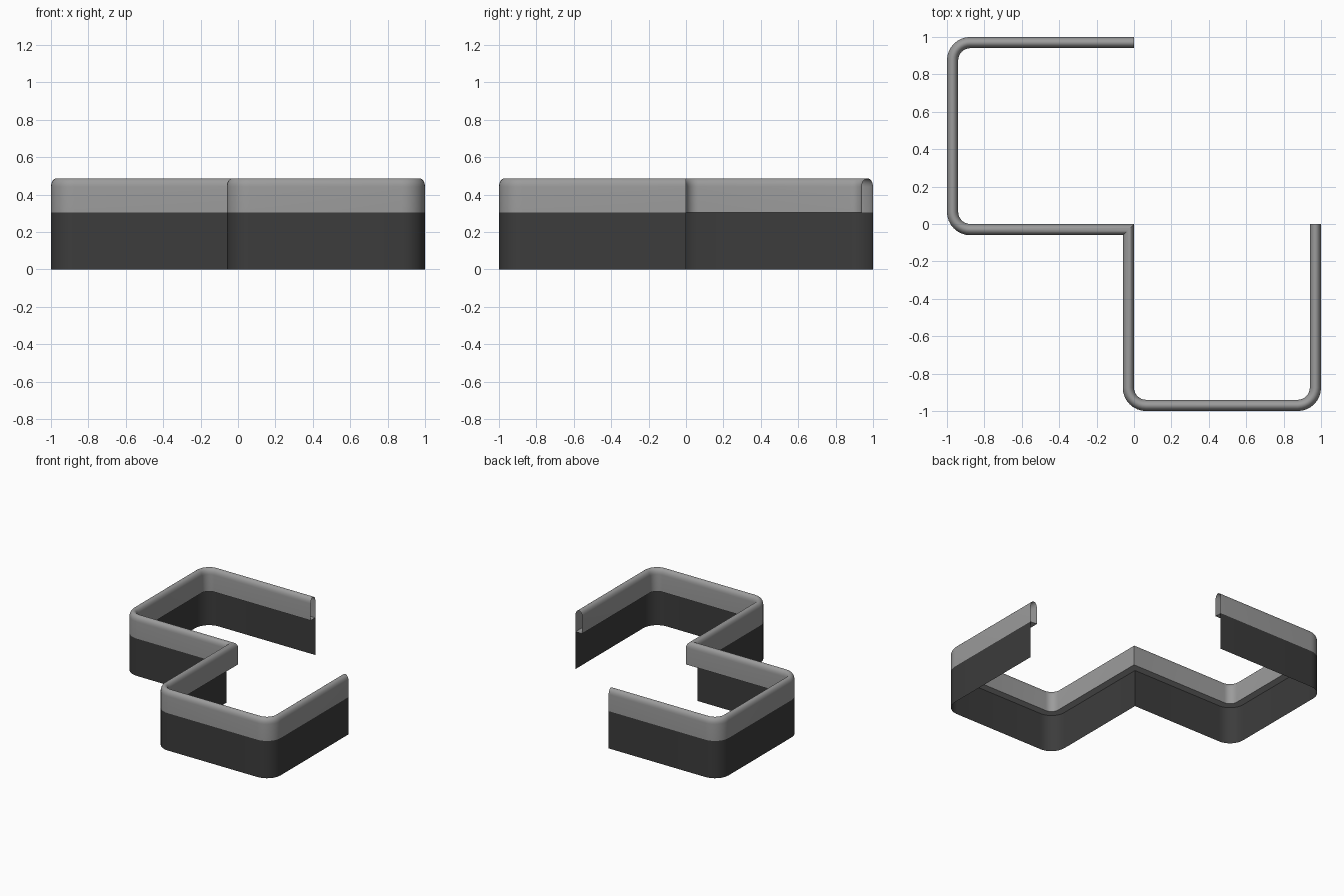
import bpy, math

if "Cube" in bpy.data.objects:
    bpy.data.objects.remove(bpy.data.objects["Cube"])

T, R = 0.06, 0.125          # wall thickness, outer corner radius
SPLIT, TOP, CAP = 0.305, 0.487, 0.045


def material(name, rgb):
    m = bpy.data.materials.new(name)
    m.diffuse_color = (*rgb, 1)
    m.use_nodes = True
    m.node_tree.nodes["Principled BSDF"].inputs["Base Color"].default_value = m.diffuse_color
    return m


light_grey = material("light_grey", (0.33, 0.33, 0.33))
dark_grey = material("dark_grey", (0.045, 0.045, 0.045))


# Plan path: each station is an (outer point, inner point) pair
def corner(cx, cy, start, steps=8):
    out = []
    for k in range(steps + 1):
        a = math.radians(start + 90 * k / steps)
        c, s = math.cos(a), math.sin(a)
        out.append(((cx + R * c, cy + R * s),
                    (cx + (R - T) * c, cy + (R - T) * s)))
    return out


path = [((0, 1), (0, 1 - T))]
path += corner(-1 + R, 1 - R, 90)
path += corner(-1 + R, -T + R, 180)
path += [((-T, -T), (0, 0))]            # sharp mitre where the two bays meet
path += corner(-T + R, -1 + R, 180)
path += corner(1 - R, -1 + R, 270)
path += [((1, 0), (1 - T, 0))]


# Sweep a profile of (fraction across the wall, height) along the path
def sweep(name, profile, closed, mat):
    n = len(profile)
    verts = [(o[0] + (i[0] - o[0]) * t, o[1] + (i[1] - o[1]) * t, z)
             for o, i in path for t, z in profile]
    faces = []
    for a in range(len(path) - 1):
        for j in range(n if closed else n - 1):
            k = (j + 1) % n
            faces.append((a * n + j, (a + 1) * n + j, (a + 1) * n + k, a * n + k))
    me = bpy.data.meshes.new(name)
    me.from_pydata(verts, [], faces)
    me.materials.append(mat)
    ob = bpy.data.objects.new(name, me)
    bpy.context.collection.objects.link(ob)
    bpy.ops.object.select_all(action='DESELECT')
    ob.select_set(True)
    bpy.context.view_layer.objects.active = ob
    bpy.ops.object.shade_smooth_by_angle(angle=math.radians(35))
    return ob


# Hollow upper rail with rounded top, flat underside and open ends
arch = [(0.5 - 0.5 * math.cos(math.pi * k / 12),
         TOP - CAP + CAP * math.sin(math.pi * k / 12)) for k in range(13)]
sweep("upper_rail", [(0, SPLIT)] + arch + [(1, SPLIT)], True, light_grey)

# Thin dark skirt under the outer face
sweep("lower_skirt", [(0, 0), (0, SPLIT)], False, dark_grey)
